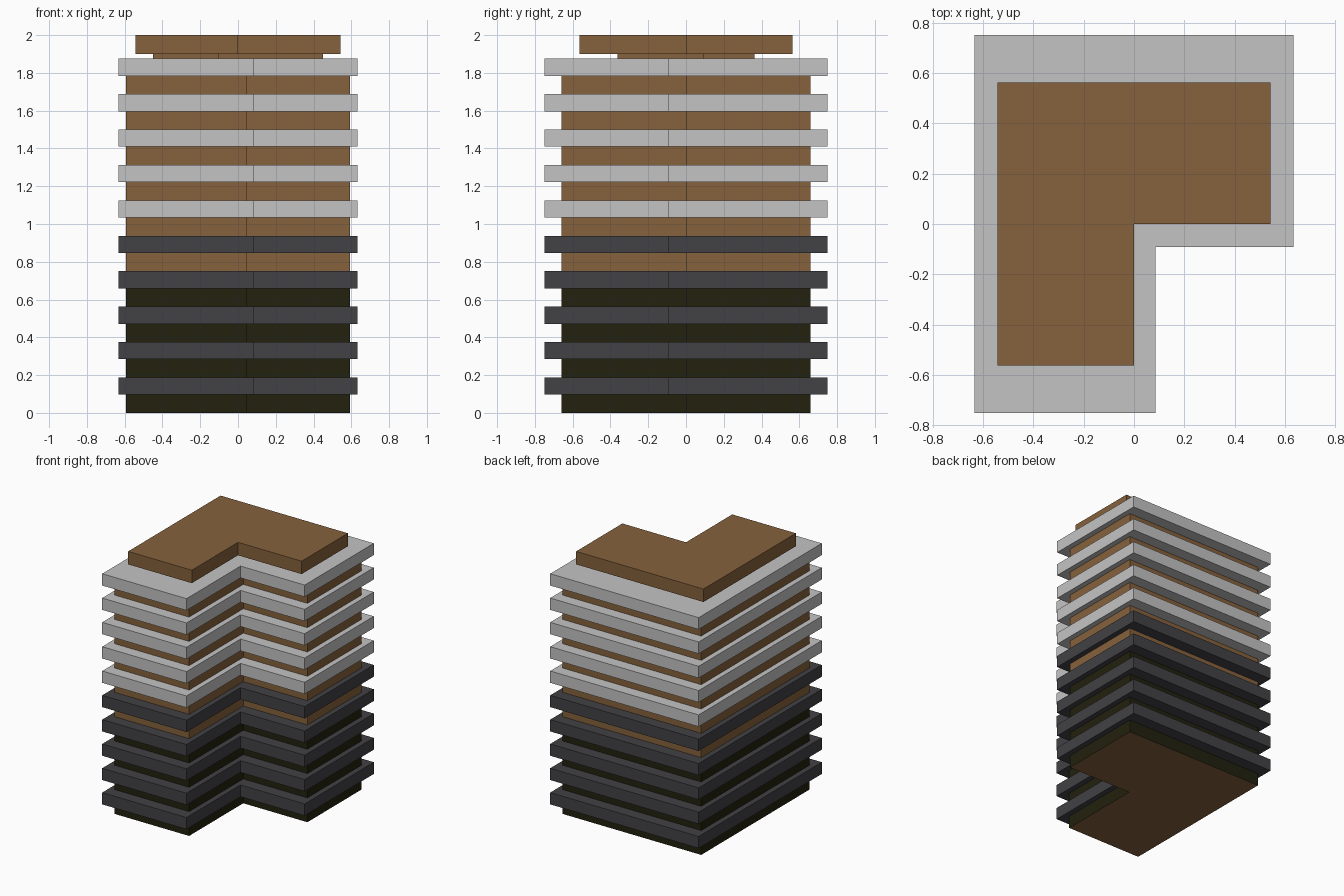
import bpy, bmesh

if "Cube" in bpy.data.objects:
    bpy.data.objects.remove(bpy.data.objects["Cube"])


def material(name, rgb):
    m = bpy.data.materials.new(name)
    m.diffuse_color = (*rgb, 1)
    m.use_nodes = True
    m.node_tree.nodes["Principled BSDF"].inputs["Base Color"].default_value = m.diffuse_color
    return m


brown = material("brown", (0.24, 0.12, 0.045))
olive = material("dark olive", (0.016, 0.015, 0.0044))
light = material("light grey", (0.55, 0.55, 0.56))
dark = material("dark grey", (0.054, 0.053, 0.06))


def l_block(name, hx, hy, nx, ny, z0, z1, mat):
    """L-shaped prism: half sizes hx, hy with inner corner at (nx, ny)."""
    pts = [(-hx, -hy), (nx, -hy), (nx, ny), (hx, ny), (hx, hy), (-hx, hy)]
    bm = bmesh.new()
    face = bm.faces.new([bm.verts.new((x, y, z0)) for x, y in pts])
    new = bmesh.ops.extrude_face_region(bm, geom=[face], use_keep_orig=True)["geom"]
    for v in new:
        if isinstance(v, bmesh.types.BMVert):
            v.co.z = z1
    bmesh.ops.recalc_face_normals(bm, faces=bm.faces)
    me = bpy.data.meshes.new(name)
    bm.to_mesh(me)
    bm.free()
    me.materials.append(mat)
    ob = bpy.data.objects.new(name, me)
    bpy.context.collection.objects.link(ob)
    return ob


FLOOR = 0.1875

# tower walls: dark lower storeys with a brown underside, brown upper storeys
lower = l_block("lower_walls", 0.592, 0.66, 0.045, 0, 0, 0.70, olive)
lower.data.materials.append(brown)
for p in lower.data.polygons:
    if p.normal.z < -0.5:
        p.material_index = 1
l_block("upper_walls", 0.592, 0.66, 0.045, 0, 0.70, 1.83, brown)

# balcony slabs: dark for the lower five... light for the upper five
for i in range(10):
    top = FLOOR * (i + 1)
    l_block(f"balcony_slab_{i + 1}", 0.633, 0.75, 0.086, -0.092,
            top - 0.091, top, dark if i < 5 else light)

# roof cap on a recessed neck
l_block("roof_neck", 0.45, 0.363, -0.10, 0.09, 1.86, 1.91, brown)
l_block("roof_cap", 0.543, 0.563, 0, 0, 1.90, 2.0, brown)
